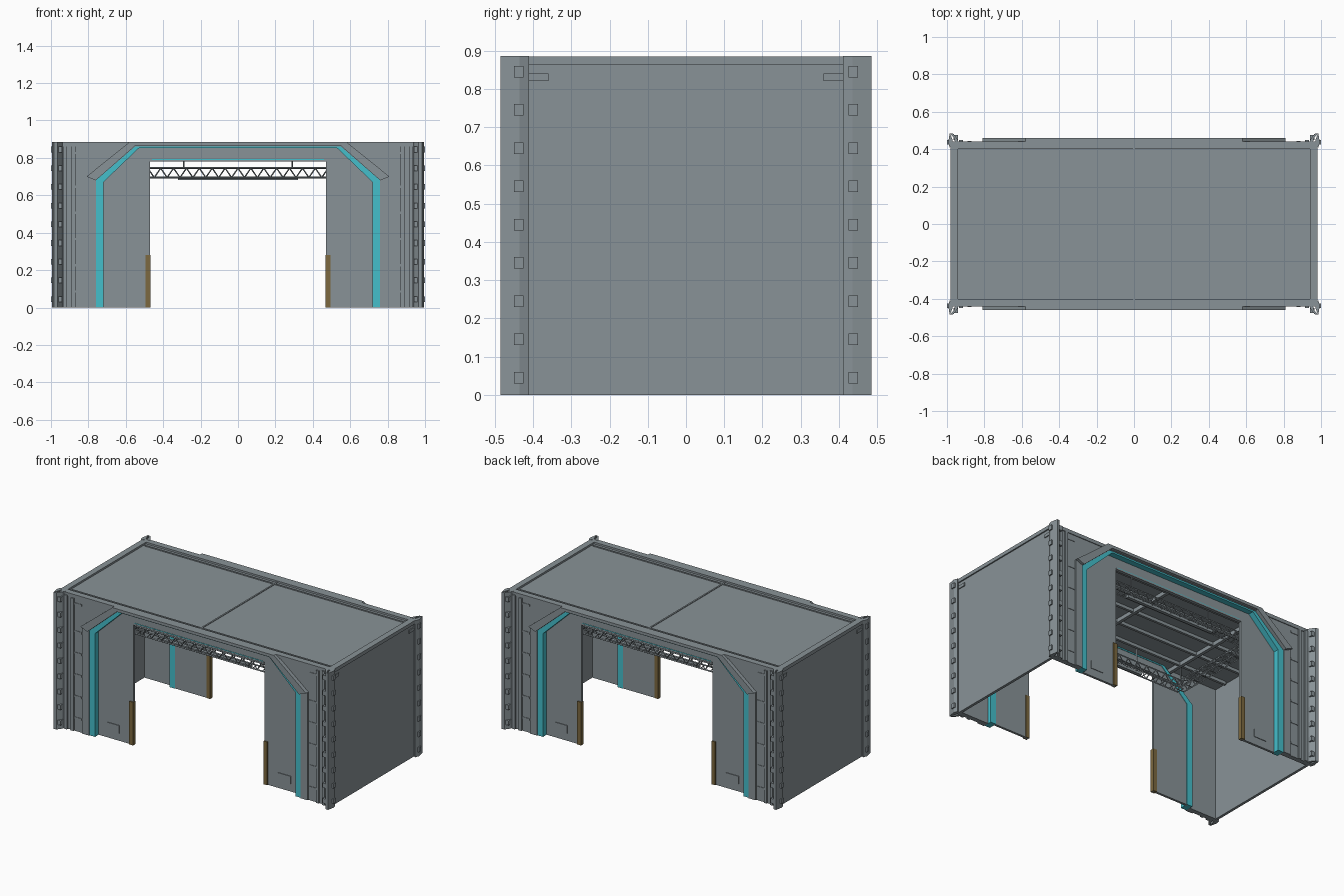
import bpy, bmesh, math
from mathutils import Vector

cube = bpy.data.objects.get("Cube")
if cube:
    bpy.data.objects.remove(cube, do_unlink=True)


def material(name, rgb):
    m = bpy.data.materials.new(name)
    m.use_nodes = True
    m.diffuse_color = (*rgb, 1)
    m.node_tree.nodes["Principled BSDF"].inputs["Base Color"].default_value = (*rgb, 1)
    return m


GREY = material("hull_grey", (0.25, 0.29, 0.31))
CYAN = material("light_cyan", (0.06, 0.52, 0.60))
OCHRE = material("guard_ochre", (0.20, 0.14, 0.05))
SIDES = [(sx, sy) for sx in (-1, 1) for sy in (-1, 1)]


def finish(bm, name, mat):
    bmesh.ops.recalc_face_normals(bm, faces=bm.faces)
    mesh = bpy.data.meshes.new(name)
    bm.to_mesh(mesh)
    bm.free()
    mesh.materials.append(mat)
    ob = bpy.data.objects.new(name, mesh)
    bpy.context.collection.objects.link(ob)
    return ob


def add_prism(bm, base, shift):
    face = bm.faces.new([bm.verts.new(p) for p in base])
    ext = bmesh.ops.extrude_face_region(bm, geom=[face])
    moved = [v for v in ext["geom"] if isinstance(v, bmesh.types.BMVert)]
    bmesh.ops.translate(bm, verts=moved, vec=shift)
    # the source face stays as the closing cap
    if not face.is_valid:
        bm.faces.new([bm.verts.new(p) for p in base])


def add_box(bm, x0, x1, y0, y1, z0, z1):
    add_prism(bm, [(x0, y0, z0), (x1, y0, z0), (x1, y1, z0), (x0, y1, z0)], (0, 0, z1 - z0))


def facade(name, outline, y0, y1, mat=GREY):
    """Extrude an x-z outline through the end walls, mirrored to all four quarters."""
    bm = bmesh.new()
    for sx, sy in SIDES:
        add_prism(bm, [(sx * x, sy * y0, z) for x, z in outline], (0, sy * (y1 - y0), 0))
    return finish(bm, name, mat)


def quarter_boxes(name, boxes, mat=GREY):
    """Boxes given for one quarter and repeated in all four."""
    bm = bmesh.new()
    for sx, sy in SIDES:
        for x0, x1, y0, y1, z0, z1 in boxes:
            add_box(bm, sx * x0, sx * x1, sy * y0, sy * y1, z0, z1)
    return finish(bm, name, mat)


def rect(x0, x1, z0, z1):
    return [(x0, z0), (x1, z0), (x1, z1), (x0, z1)]


def add_rod(bm, a, b, r):
    a, b = Vector(a), Vector(b)
    d = b - a
    new = bmesh.ops.create_cone(bm, cap_ends=True, segments=4, radius1=r, radius2=r, depth=d.length)
    m = d.to_track_quat("Z", "Y").to_matrix().to_4x4()
    m.translation = (a + b) / 2
    bmesh.ops.transform(bm, matrix=m, verts=new["verts"])


# Roof, side walls and their rims
bm = bmesh.new()
add_box(bm, -0.97, 0.97, -0.43, 0.43, 0.86, 0.873)
finish(bm, "roof", GREY)
bm = bmesh.new()
for s in (-1, 1):
    add_box(bm, s * 0.955, s * 0.972, -0.43, 0.43, 0, 0.875)
finish(bm, "side_walls", GREY)
bm = bmesh.new()
for s in (-1, 1):
    add_box(bm, s * 0.94, s * 0.98, -0.44, 0.44, 0.862, 0.885)
    add_box(bm, -0.98, 0.98, s * 0.40, s * 0.44, 0.862, 0.885)
    add_box(bm, -0.93, 0.93, s * 0.37, s * 0.38, 0.87, 0.877)
add_box(bm, -0.005, 0.005, -0.40, 0.40, 0.87, 0.877)
finish(bm, "roof_rim", GREY)

# End walls: outer wall, recessed door surround, light strip, projecting hood
facade("outer_wall", [(0.76, 0), (0.97, 0), (0.97, 0.875), (0, 0.875), (0, 0.865),
                      (0.545, 0.865), (0.76, 0.68)], 0.405, 0.435)
facade("door_surround", [(0.47, 0), (0.73, 0), (0.73, 0.67), (0.53, 0.855), (0, 0.855),
                         (0, 0.785), (0.47, 0.785)], 0.385, 0.40)
facade("light_strip", [(0.72, 0), (0.76, 0), (0.76, 0.68), (0.545, 0.865), (0, 0.865),
                       (0, 0.852), (0.53, 0.852), (0.72, 0.67)], 0.382, 0.437, CYAN)
facade("jamb_band", [(0.76, 0), (0.81, 0), (0.81, 0.70), (0.76, 0.68)], 0.43, 0.443)
facade("hood", [(0.76, 0.68), (0.81, 0.70), (0.58, 0.885), (0, 0.885), (0, 0.866),
                (0.548, 0.866)], 0.43, 0.46)
facade("header_lip", rect(0, 0.47, 0.78, 0.79), 0.382, 0.403)
facade("lintel_light", rect(0, 0.46, 0.79, 0.794), 0.399, 0.402, CYAN)

# Pilasters, cross seams and access hatches
quarter_boxes("pilasters", [(0.87, 0.89, 0.43, 0.444, 0, 0.86), (0.915, 0.935, 0.43, 0.448, 0, 0.87)])
quarter_boxes("cross_seams", [(0.815, 0.87, 0.433, 0.438, z, z + 0.012)
                              for z in (0.08, 0.22, 0.36, 0.50, 0.64, 0.82)])
quarter_boxes("access_hatches", [(0.57, 0.66, 0.399, 0.404, 0.05, 0.10)])
quarter_boxes("door_guards", [(0.468, 0.495, 0.382, 0.408, 0, 0.28)], OCHRE)

# Corner posts: two thin flanges, a diagonal web and clamps
bm = bmesh.new()
for sx, sy in SIDES:
    for outline in ([(0.935, 0.43), (0.955, 0.43), (0.962, 0.46), (0.985, 0.485), (0.965, 0.482), (0.945, 0.455)],
                    [(0.965, 0.42), (0.985, 0.41), (0.994, 0.435), (0.985, 0.485), (0.972, 0.455)]):
        add_prism(bm, [(sx * x, sy * y, 0) for x, y in outline], (0, 0, 0.886))
finish(bm, "corner_posts", GREY)
clamps = []
for i in range(9):
    z = 0.03 + i * 0.1
    clamps += [(0.94, 0.965, 0.45, 0.476, z, z + 0.03), (0.975, 1.0, 0.425, 0.45, z, z + 0.03)]
quarter_boxes("post_clamps", clamps)
quarter_boxes("corner_brackets", [(0.97, 0.978, 0.36, 0.43, 0.82, 0.84)])


# Hanging lighting trusses forming a ring, with ceiling beams above
def truss(name, start, end, bays):
    a, b = Vector(start), Vector(end)
    side = (b - a).normalized().cross(Vector((0, 0, 1))) * 0.025
    down = Vector((0, 0, -0.05))
    bm = bmesh.new()
    rails = (side, -side, side + down, -side + down)
    for off in rails:
        add_rod(bm, a + off, b + off, 0.005)
    for i in range(bays):
        p, q = a.lerp(b, i / bays), a.lerp(b, (i + 1) / bays)
        mid = (p + q) / 2
        for s in (side, -side):
            add_rod(bm, p + s, mid + s + down, 0.0035)
            add_rod(bm, mid + s + down, q + s, 0.0035)
        add_rod(bm, p + side, q - side, 0.0035)
        add_rod(bm, p + side + down, p - side + down, 0.0035)
    return finish(bm, name, GREY)


for s, label in ((-1, "front"), (1, "back")):
    truss(label + "_truss", (-0.62, s * 0.32, 0.745), (0.62, s * 0.32, 0.745), 18)
for s, label in ((-1, "right"), (1, "left")):
    truss(label + "_truss", (s * 0.62, -0.32, 0.745), (s * 0.62, 0.32, 0.745), 9)
bm = bmesh.new()
for s in (-1, 1):
    add_box(bm, -0.32, 0.32, s * 0.31, s * 0.33, 0.682, 0.70)
    for x in (-0.62, -0.29, 0.29, 0.62):
        add_rod(bm, (x, s * 0.32, 0.74), (x, s * 0.32, 0.86), 0.005)
finish(bm, "lamp_bars_and_hangers", GREY)
bm = bmesh.new()
for y in (-0.3, -0.15, 0, 0.15, 0.3):
    add_box(bm, -0.94, 0.94, y - 0.008, y + 0.008, 0.84, 0.862)
for x in (-0.6, 0, 0.6):
    add_box(bm, x - 0.01, x + 0.01, -0.40, 0.40, 0.835, 0.862)
finish(bm, "ceiling_beams", GREY)
